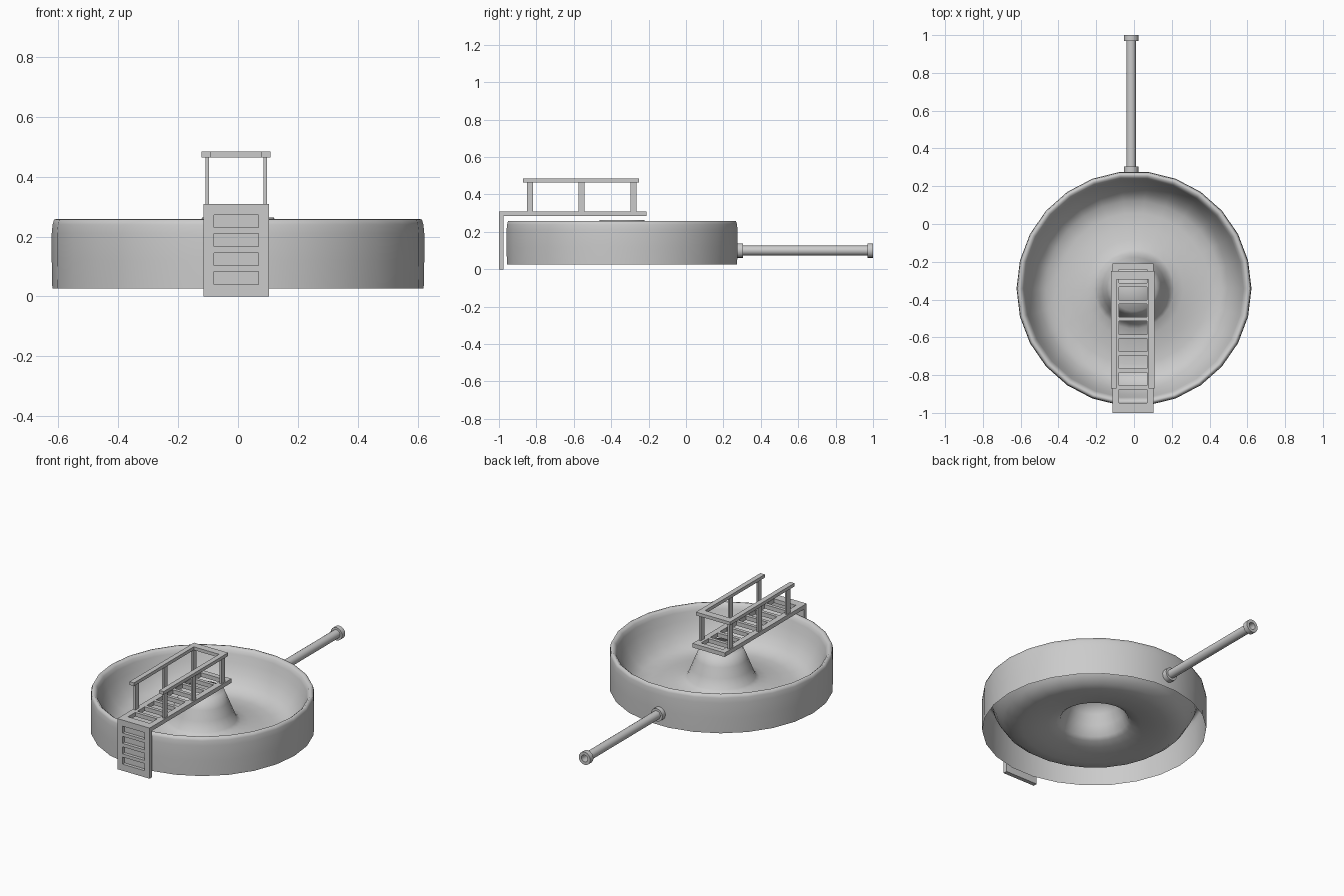
import bpy, bmesh, math
from mathutils import Matrix, Vector

if "Cube" in bpy.data.objects:
    bpy.data.objects.remove(bpy.data.objects["Cube"])


def finish(name, bm, smooth=None):
    bmesh.ops.recalc_face_normals(bm, faces=bm.faces)
    mesh = bpy.data.meshes.new(name)
    bm.to_mesh(mesh)
    bm.free()
    obj = bpy.data.objects.new(name, mesh)
    bpy.context.collection.objects.link(obj)
    if smooth:
        bpy.ops.object.select_all(action='DESELECT')
        obj.select_set(True)
        bpy.context.view_layer.objects.active = obj
        bpy.ops.object.shade_smooth_by_angle(angle=math.radians(smooth))
    return obj


def lathe(name, profile, sides, matrix, closed=False, smooth=40):
    """Revolve (radius, height) points around local z, then place."""
    bm = bmesh.new()
    rings = []
    for r, z in profile:
        if r == 0:
            rings.append([bm.verts.new((0, 0, z))] * sides)
        else:
            rings.append([bm.verts.new((r * math.cos(a), r * math.sin(a), z))
                          for a in (2 * math.pi * i / sides for i in range(sides))])
    pairs = list(zip(rings, rings[1:])) + ([(rings[-1], rings[0])] if closed else [])
    for a, b in pairs:
        for i in range(sides):
            j = (i + 1) % sides
            corners = list(dict.fromkeys((a[i], a[j], b[j], b[i])))
            bm.faces.new(corners)
    bm.transform(matrix)
    return finish(name, bm, smooth)


def slotted_plate(name, us, vs, thickness, place):
    """Plate on a grid of lines; every odd cell of the middle column is a slot."""
    bm = bmesh.new()
    v = [[bm.verts.new((x, y, 0)) for y in vs] for x in us]
    for i in range(len(us) - 1):
        for j in range(len(vs) - 1):
            if not (i == 1 and j % 2 == 1):
                bm.faces.new((v[i][j], v[i + 1][j], v[i + 1][j + 1], v[i][j + 1]))
    ext = bmesh.ops.extrude_face_region(bm, geom=bm.faces[:], use_keep_orig=True)
    bmesh.ops.translate(bm, vec=(0, 0, thickness),
                        verts=[e for e in ext['geom'] if isinstance(e, bmesh.types.BMVert)])
    bm.transform(place)
    return finish(name, bm)


def box(name, lo, hi):
    bm = bmesh.new()
    lo, hi = Vector(lo), Vector(hi)
    bmesh.ops.create_cube(bm, size=1, matrix=Matrix.Translation((lo + hi) / 2)
                          @ Matrix.Diagonal((*(hi - lo), 1)))
    return finish(name, bm)


# Basin: capped central cone flowing into a bowl, rounded rim and open-bottomed wall
basin = [(0, .263), (.12, .263), (.144, .205), (.167, .148), (.19, .09), (.212, .074),
         (.26, .06), (.33, .047), (.40, .042), (.465, .05), (.508, .083), (.54, .128),
         (.565, .18), (.58, .226), (.588, .247), (.602, .259), (.614, .257),
         (.619, .24), (.622, .21), (.622, .12), (.62, .026)]
lathe("basin", basin, 26, Matrix.Translation((0, -.342, 0)), smooth=85)

# Hollow outlet pipe with a collar at each end
pipe = [(.039, .272), (.039, .305), (.026, .305), (.026, .97), (.039, .97), (.039, 1),
        (.021, 1), (.021, .272)]
lathe("outlet_pipe", pipe, 16,
      Matrix.Translation((-.015, 0, .1)) @ Matrix.Rotation(-math.pi / 2, 4, 'X'), closed=True)

# Slotted walkway deck
us = [-.115, -.08, .068, .103]
ys = [-1]
for k in range(8):
    c = -.912 + k * .0907
    ys += [c - .035, c + .035]
ys.append(-.21)
slotted_plate("walkway_deck", us, ys, .025, Matrix.Translation((0, 0, .284)))

# Ladder panel at the front, with recessed slots closed by a thin backing
zs = [0, .04, .083, .103, .146, .167, .21, .23, .272, .285]
slotted_plate("ladder_panel", us, zs, .02,
              Matrix.Translation((0, -.98, 0)) @ Matrix.Rotation(math.pi / 2, 4, 'X'))
box("ladder_backing", (us[0], -.98, 0), (us[-1], -.975, .285))

# Handrails: posts and top rails on both sides, joined by an end bar
for side, s in (("left", -1), ("right", 1)):
    x = -.006 + s * .0965
    for n, y in enumerate((-.834, -.559, -.281)):
        box(f"{side}_rail_post_{n + 1}", (x - .006, y - .017, .305), (x + .006, y + .017, .468))
    x = -.007 + s * .1
    box(f"{side}_handrail", (x - .015, -.872, .464), (x + .015, -.25, .484))
box("end_handrail", (-.1, -.295, .464), (.086, -.25, .484))
